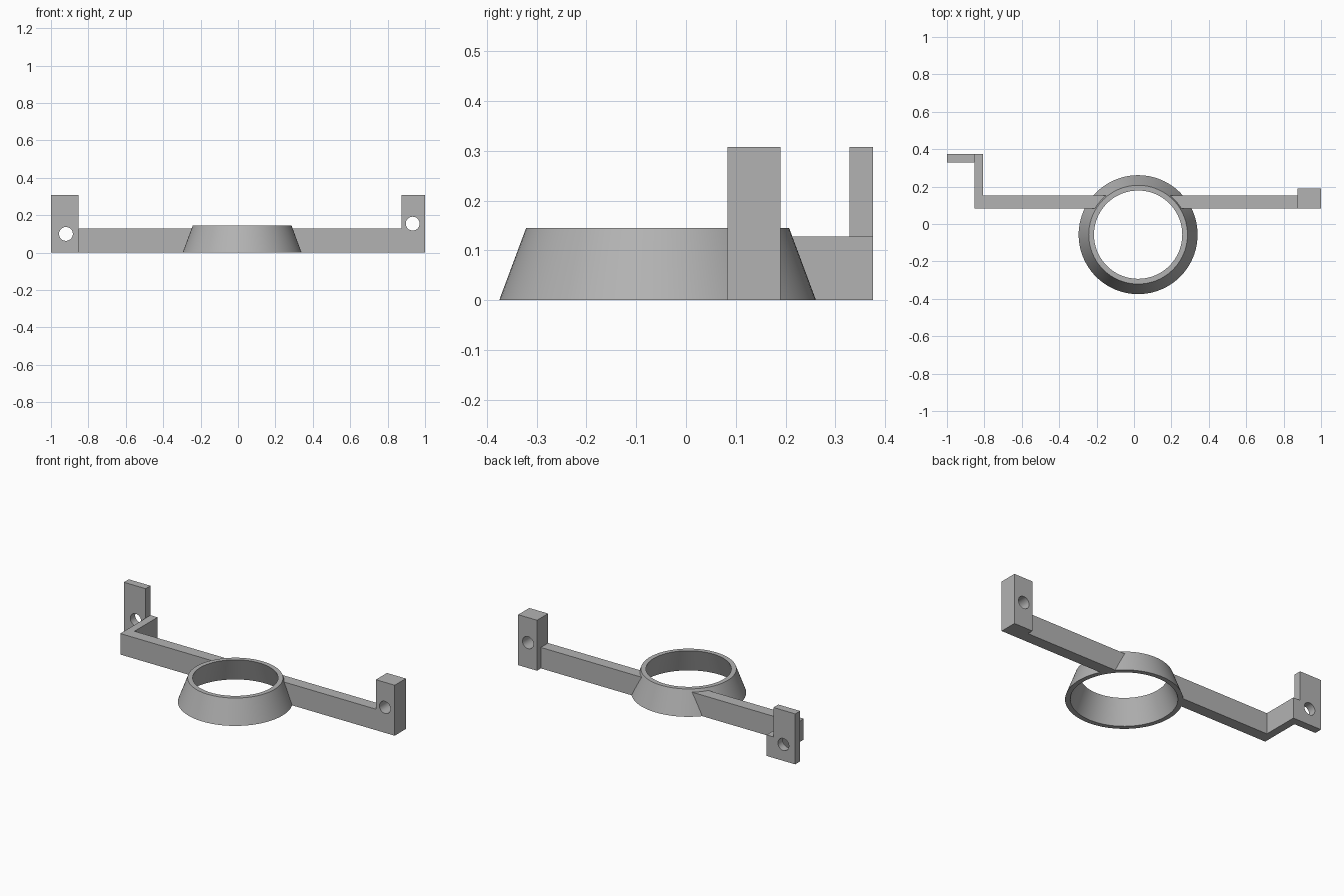
import bpy, bmesh, math
from mathutils import Matrix

cube = bpy.data.objects.get("Cube")
if cube:
    bpy.data.objects.remove(cube, do_unlink=True)

grey = bpy.data.materials.new("plain grey")
grey.use_nodes = True
colour = (0.45, 0.45, 0.45, 1)
grey.diffuse_color = colour
grey.node_tree.nodes["Principled BSDF"].inputs["Base Color"].default_value = colour

CENTRE = (0.022, -0.057)
RING_H, ARM_H, TAB_H = 0.145, 0.128, 0.308
FRONT, BACK = 0.083, 0.153


def add_object(name, bm):
    bmesh.ops.recalc_face_normals(bm, faces=bm.faces)
    mesh = bpy.data.meshes.new(name)
    bm.to_mesh(mesh)
    bm.free()
    mesh.materials.append(grey)
    obj = bpy.data.objects.new(name, mesh)
    bpy.context.collection.objects.link(obj)
    return obj


def prism(name, outline, height):
    """Extrude a plan outline up from the ground."""
    bm = bmesh.new()
    face = bm.faces.new([bm.verts.new((x, y, 0)) for x, y in outline])
    up = bmesh.ops.extrude_face_region(bm, geom=[face])["geom"]
    verts = [v for v in up if isinstance(v, bmesh.types.BMVert)]
    bmesh.ops.translate(bm, verts=verts, vec=(0, 0, height))
    return add_object(name, bm)


def box(name, x0, x1, y0, y1, height):
    return prism(name, [(x0, y0), (x1, y0), (x1, y1), (x0, y1)], height)


def lathe(name, profile, closed):
    """Revolve a radius/height profile round the ring's axis."""
    bm = bmesh.new()
    verts = [bm.verts.new((r, 0, z)) for r, z in profile]
    edges = [bm.edges.new(pair) for pair in zip(verts, verts[1:])]
    if closed:
        edges.append(bm.edges.new((verts[-1], verts[0])))
    bmesh.ops.spin(bm, geom=verts + edges, axis=(0, 0, 1), cent=(0, 0, 0),
                   angle=math.tau, steps=96, use_duplicate=False)
    bmesh.ops.remove_doubles(bm, verts=bm.verts, dist=0.0001)
    bmesh.ops.translate(bm, verts=bm.verts, vec=(*CENTRE, 0))
    return add_object(name, bm)


def pin(x, y, z):
    """Cutter for a screw hole running front to back."""
    bm = bmesh.new()
    bmesh.ops.create_cone(bm, cap_ends=True, segments=32, radius1=0.037,
                          radius2=0.037, depth=0.3,
                          matrix=Matrix.Translation((x, y, z)) @ Matrix.Rotation(math.pi / 2, 4, 'X'))
    return add_object("hole_cutter", bm)


def combine(target, other, operation):
    """Apply a boolean and discard the helper."""
    other.hide_render = True
    mod = target.modifiers.new(operation.lower(), 'BOOLEAN')
    mod.operation, mod.object, mod.solver = operation, other, 'EXACT'
    bpy.context.view_layer.update()
    result = bpy.data.meshes.new_from_object(
        target.evaluated_get(bpy.context.evaluated_depsgraph_get()))
    target.modifiers.clear()
    target.data = result
    bpy.data.objects.remove(other, do_unlink=True)


def smooth(obj):
    bpy.ops.object.select_all(action='DESELECT')
    obj.select_set(True)
    bpy.context.view_layer.objects.active = obj
    bpy.ops.object.shade_smooth_by_angle(angle=math.radians(30))


# Tapered ring with a flared opening
ring = lathe("ring", [(0.318, 0), (0.264, RING_H), (0.236, RING_H), (0.29, 0)], True)

# Cranked arm with a thin tab at the far end
right_arm = prism("right_arm", [(-0.853, FRONT), (0, FRONT), (0, BACK), (-0.806, BACK),
                                (-0.806, 0.375), (-0.853, 0.375)], ARM_H)
combine(right_arm, box("right_tab", -1, -0.853, 0.328, 0.375, TAB_H), 'UNION')
combine(right_arm, pin(-0.92, 0.35, 0.1), 'DIFFERENCE')

# Straight arm with a thick block at the far end
left_arm = box("left_arm", 0.05, 0.95, FRONT, BACK, ARM_H)
combine(left_arm, box("left_block", 0.873, 1, FRONT, 0.19, TAB_H), 'UNION')
combine(left_arm, pin(0.934, 0.137, 0.155), 'DIFFERENCE')

# Trim the arms where they meet the ring
for arm in (right_arm, left_arm):
    cutter = lathe("ring_cutter", [(0, 0), (0.317, 0), (0.263, RING_H), (0, RING_H)], False)
    combine(arm, cutter, 'DIFFERENCE')

for part in (ring, right_arm, left_arm):
    smooth(part)
